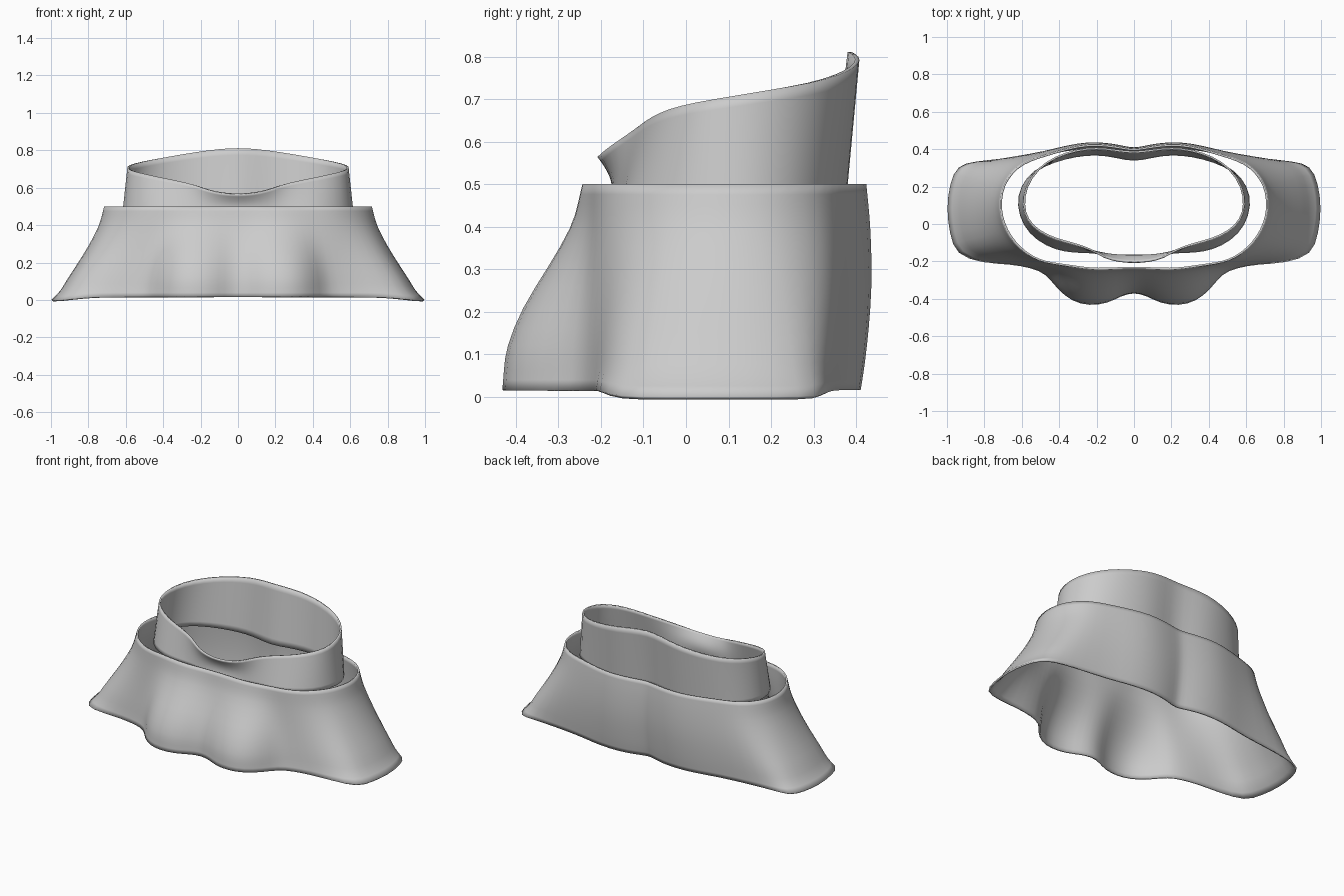
import bpy, bmesh, math

if "Cube" in bpy.data.objects:
    bpy.data.objects.remove(bpy.data.objects["Cube"])

cloth = bpy.data.materials.new("light grey cloth")
cloth.diffuse_color = (0.6, 0.6, 0.6, 1)
cloth.use_nodes = True
cloth.node_tree.nodes["Principled BSDF"].inputs["Base Color"].default_value = cloth.diffuse_color


def smooth(a, b, v):
    t = max(0.0, min(1.0, (v - a) / (b - a)))
    return t * t * (3 - 2 * t)


def interp(table, v):
    for (a, p), (b, q) in zip(table, table[1:]):
        if v <= b:
            return p + (q - p) * (v - a) / (b - a)
    return table[-1][1]


def loft(name, rings):
    """Join half rings (front centre to back centre), mirrored into closed loops."""
    bm = bmesh.new()
    loops = []
    for half in rings:
        full = half + [(-x, y, z) for x, y, z in reversed(half[1:-1])]
        loops.append([bm.verts.new(p) for p in full])
    n = len(loops[0])
    for low, high in zip(loops, loops[1:]):
        for i in range(n):
            j = (i + 1) % n
            bm.faces.new((low[i], low[j], high[j], high[i]))
    mesh = bpy.data.meshes.new(name)
    bm.to_mesh(mesh)
    bm.free()
    ob = bpy.data.objects.new(name, mesh)
    bpy.context.collection.objects.link(ob)
    mesh.materials.append(cloth)
    mesh.shade_smooth()
    sub = ob.modifiers.new("soften", 'SUBSURF')
    sub.levels = sub.render_levels = 1
    thick = ob.modifiers.new("cloth thickness", 'SOLIDIFY')
    thick.thickness = 0.01
    thick.offset = -1
    return ob


# Skirt: hem and rim outlines, blended at several heights
hem = [(0, -.365), (.07, -.385), (.14, -.425), (.24, -.438), (.33, -.415),
       (.41, -.35), (.47, -.265), (.55, -.235), (.66, -.215), (.81, -.21),
       (.955, -.165), (.985, -.05), (1.003, .08), (.985, .22), (.945, .315),
       (.85, .335), (.7, .35), (.5, .37), (.37, .40), (.24, .415),
       (.12, .405), (.04, .38), (0, .37)]
rim = [(0, -.24), (.06, -.24), (.12, -.242), (.19, -.245), (.26, -.24),
       (.33, -.23), (.4, -.22), (.47, -.21), (.54, -.185), (.61, -.135),
       (.665, -.07), (.7, .0), (.72, .08), (.713, .17), (.685, .24),
       (.63, .305), (.56, .345), (.46, .375), (.36, .405), (.24, .43),
       (.12, .42), (.04, .405), (0, .40)]
front_t = [(0, 0), (.1, .04), (.2, .24), (.3, .58), (.4, .88), (.5, 1)]
side_t = [(0, 0), (.05, .18), (.1, .27), (.2, .51), (.3, .73), (.4, .91), (.5, 1)]
skirt_rings = []
for z in (0, .05, .1, .2, .3, .4, .45, .5):
    ring = []
    for (hx, hy), (rx, ry) in zip(hem, rim):
        side = smooth(.35, .6, hx) if hy < 0 else 1
        t = interp(front_t, z) * (1 - side) + interp(side_t, z) * side
        bulge = .018 * math.sin(math.pi * z / .5) if hy > .33 else 0
        lift = .015 * (1 - smooth(.8, .96, hx)) * (1 - z / .5)
        ring.append((hx + (rx - hx) * t, hy + (ry - hy) * t + bulge, z + lift))
    skirt_rings.append(ring)
loft("outer_skirt", skirt_rings)

# Collar: lower edge (x, y) and sloping upper edge (x, y, z)
low = [(0, -.18), (.08, -.18), (.16, -.165), (.23, -.155), (.32, -.155),
       (.42, -.14), (.52, -.09), (.595, -.01), (.628, .1), (.61, .2),
       (.54, .29), (.43, .34), (.31, .37), (.2, .38), (.1, .365), (0, .34)]
top = [(0, -.21, .562), (.08, -.205, .567), (.16, -.185, .585), (.23, -.14, .615),
       (.32, -.11, .637), (.42, -.085, .656), (.51, -.045, .676), (.577, .02, .692),
       (.597, .1, .705), (.585, .2, .722), (.52, .3, .738), (.42, .365, .757),
       (.31, .4, .776), (.2, .412, .793), (.1, .4, .806), (0, .385, .812)]
collar_rings = []
for t in (0, .2, .4, .6, .8, 1):
    ring = []
    for (lx, ly), (tx, ty, tz) in zip(low, top):
        # gentle folds pull the front of the collar inward halfway up
        fold = .02 * math.sin(math.pi * t) * (1 - smooth(0, .3, lx)) if ly < 0 else 0
        ring.append((lx + (tx - lx) * t, ly + (ty - ly) * t + fold,
                     .45 + (tz - .45) * t))
    collar_rings.append(ring)
loft("inner_collar", collar_rings)
